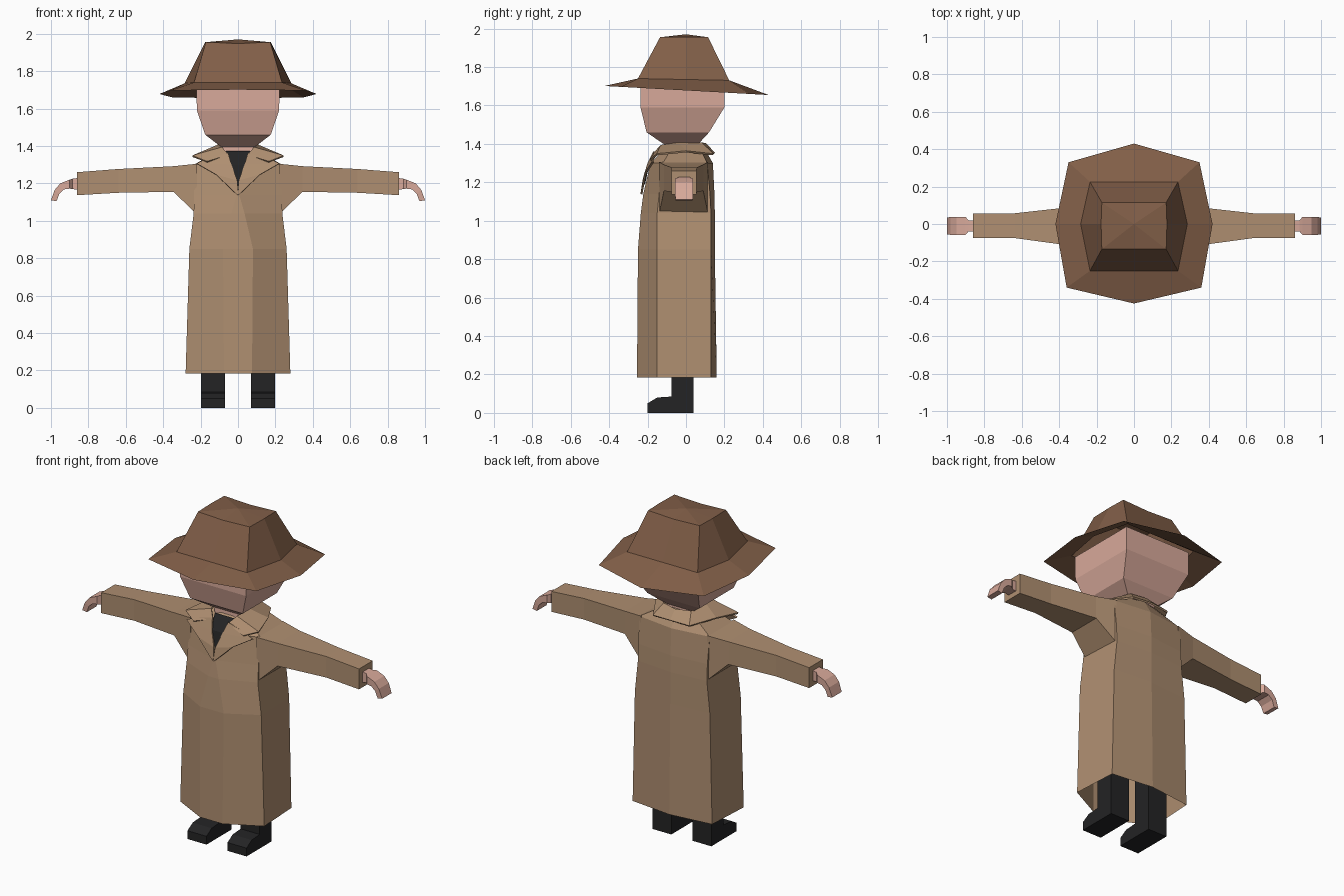
import bpy, bmesh

if "Cube" in bpy.data.objects:
    bpy.data.objects.remove(bpy.data.objects["Cube"])


def material(name, rgb):
    m = bpy.data.materials.new(name)
    m.diffuse_color = (*rgb, 1)
    m.use_nodes = True
    m.node_tree.nodes["Principled BSDF"].inputs["Base Color"].default_value = m.diffuse_color
    return m


TAN = material("tan_cloth", (0.43, 0.275, 0.165))
SKIN = material("skin", (0.69, 0.40, 0.325))
BROWN = material("brown_felt", (0.22, 0.113, 0.064))
BLACK = material("black_cloth", (0.017, 0.017, 0.018))


def loft(name, rings, mat, closed=True, cap_start=False, cap_end=False,
         mirror=False, thick=0.0):
    """Bridge equal-length rings of 3D points; optionally mirror in x."""
    bm = bmesh.new()
    for s in ((1, -1) if mirror else (1,)):
        vs = [[bm.verts.new((s * x, y, z)) for x, y, z in r] for r in rings]
        n = len(rings[0])
        for a, b in zip(vs, vs[1:]):
            for i in range(n if closed else n - 1):
                j = (i + 1) % n
                bm.faces.new((a[i], a[j], b[j], b[i]))
        if cap_start:
            bm.faces.new(vs[0])
        if cap_end:
            bm.faces.new(vs[-1])
    bmesh.ops.remove_doubles(bm, verts=bm.verts, dist=0.0005)
    bmesh.ops.recalc_face_normals(bm, faces=bm.faces)
    me = bpy.data.meshes.new(name)
    bm.to_mesh(me)
    bm.free()
    me.materials.append(mat)
    ob = bpy.data.objects.new(name, me)
    bpy.context.collection.objects.link(ob)
    if thick:
        mod = ob.modifiers.new("thickness", "SOLIDIFY")
        mod.thickness = thick
        mod.offset = 0
    return ob


def sym(half, z):
    """Full ring from its +x half (back to front); z is a number or rule."""
    pts = half + [(-x, y) for x, y in reversed(half) if x > 0]
    return [(x, y, z(x, y) if callable(z) else z) for x, y in pts]


def rect(x, y0, y1, z):
    return [(-x, y0, z), (x, y0, z), (x, y1, z), (-x, y1, z)]


# Hat: drooping brim, tapered crown, slightly peaked top
loft("hat", [
    sym([(0, .43), (.35, .33), (.42, 0), (.36, -.34), (0, -.425)],
        lambda x, y: 1.678 - .055 * y),
    sym([(0, .225), (.235, .225), (.285, 0), (.235, -.25), (0, -.25)],
        lambda x, y: 1.735 - .02 * y),
    sym([(0, .115), (.172, .115), (.176, 0), (.172, -.135), (0, -.135)],
        lambda x, y: 1.955 if x else 1.948),
    sym([(0, .001), (.001, .001), (.001, 0), (.001, -.001), (0, -.001)], 1.97),
], BROWN, cap_end=True)

# Head with tapered jaw, and neck
loft("head", [rect(.09, -.11, .06, 1.395), rect(.175, -.205, .12, 1.46),
              rect(.22, -.237, .2, 1.59), rect(.222, -.237, .2, 1.73)],
     SKIN, cap_start=True, cap_end=True)
loft("neck", [rect(.075, -.11, .065, 1.32), rect(.085, -.105, .06, 1.42)],
     SKIN, cap_start=True, cap_end=True)

# Long coat body, open at the hem
loft("coat", [
    sym([(0, .16), (.265, .13), (.28, -.15), (.075, -.255)], .185),
    sym([(0, .15), (.25, .13), (.26, -.15), (.08, -.25)], .85),
    sym([(0, .15), (.23, .13), (.237, -.15), (.035, -.235)], 1.04),
    sym([(0, .148), (.23, .125), (.235, -.14), (.006, -.222)], 1.14),
    sym([(0, .14), (.235, .11), (.235, -.12), (.04, -.185)], 1.30),
    sym([(0, .09), (.09, .07), (.09, -.07), (.04, -.095)], 1.385),
], TAN, cap_end=True)


# Coat sleeves: (x, front y, back y, bottom z, top z)
def section(x, y0, y1, z0, z1):
    return [(x, y0, z0), (x, y1, z0), (x, y1, z1), (x, y0, z1)]


loft("sleeves", [
    section(.22, -.14, .115, 1.035, 1.305), section(.345, -.115, .09, 1.155, 1.292),
    section(.64, -.075, .057, 1.15, 1.277), section(.86, -.075, .055, 1.137, 1.26),
], TAN, cap_start=True, cap_end=True, mirror=True)

# Hands curling down: (top x, top z, bottom x, bottom z, front y, back y)
hand_path = [(.85, 1.23, .85, 1.165, -.04, .02), (.885, 1.225, .885, 1.17, -.04, .02),
             (.90, 1.22, .90, 1.172, -.058, .037), (.95, 1.20, .93, 1.168, -.058, .037),
             (.98, 1.165, .955, 1.145, -.058, .037), (1.0, 1.11, .97, 1.105, -.055, .035)]
loft("hands", [[(bx, y0, bz), (bx, y1, bz), (tx, y1, tz), (tx, y0, tz)]
               for tx, tz, bx, bz, y0, y1 in hand_path],
     SKIN, cap_start=True, cap_end=True, mirror=True)

# Dark shirt in the neck opening
loft("shirt", [[(-.065, -.125, 1.37), (.065, -.125, 1.37)],
               [(-.045, -.192, 1.30), (.045, -.192, 1.30)],
               [(-.002, -.216, 1.19), (.002, -.216, 1.19)]],
     BLACK, closed=False, thick=.006)

# Fold-over collar: inner and outer edges from back centre to front tip
loft("collar", [
    [(0, .10, 1.40), (.09, .08, 1.403), (.105, -.04, 1.403), (.085, -.13, 1.39),
     (.05, -.165, 1.35)],
    [(0, .148, 1.35), (.12, .14, 1.345), (.20, 0, 1.36), (.243, -.15, 1.345),
     (.165, -.185, 1.315)],
], TAN, closed=False, mirror=True, thick=.01)

# Lapels: inner and outer edges down to the closing point
loft("lapels", [
    [(.052, -.165, 1.36), (.035, -.195, 1.30), (.004, -.22, 1.215), (0, -.232, 1.14)],
    [(.17, -.17, 1.33), (.22, -.172, 1.305), (.115, -.212, 1.245), (.004, -.232, 1.138)],
], TAN, closed=False, mirror=True, thick=.01)

# Legs with shoes: one side profile (y, z) extruded across x
loft("legs", [
    [(x, -.075, .6), (x, -.075, .08)] for x in (.07, .198)
], BLACK, closed=False, mirror=True)
profile = [(.04, 0), (.04, .6), (-.075, .6), (-.075, .085), (-.15, .08),
           (-.2, .05), (-.2, 0)]
bpy.data.objects.remove(bpy.data.objects["legs"])
loft("legs", [[(x, y, z) for y, z in profile] for x in (.07, .197)],
     BLACK, cap_start=True, cap_end=True, mirror=True)
